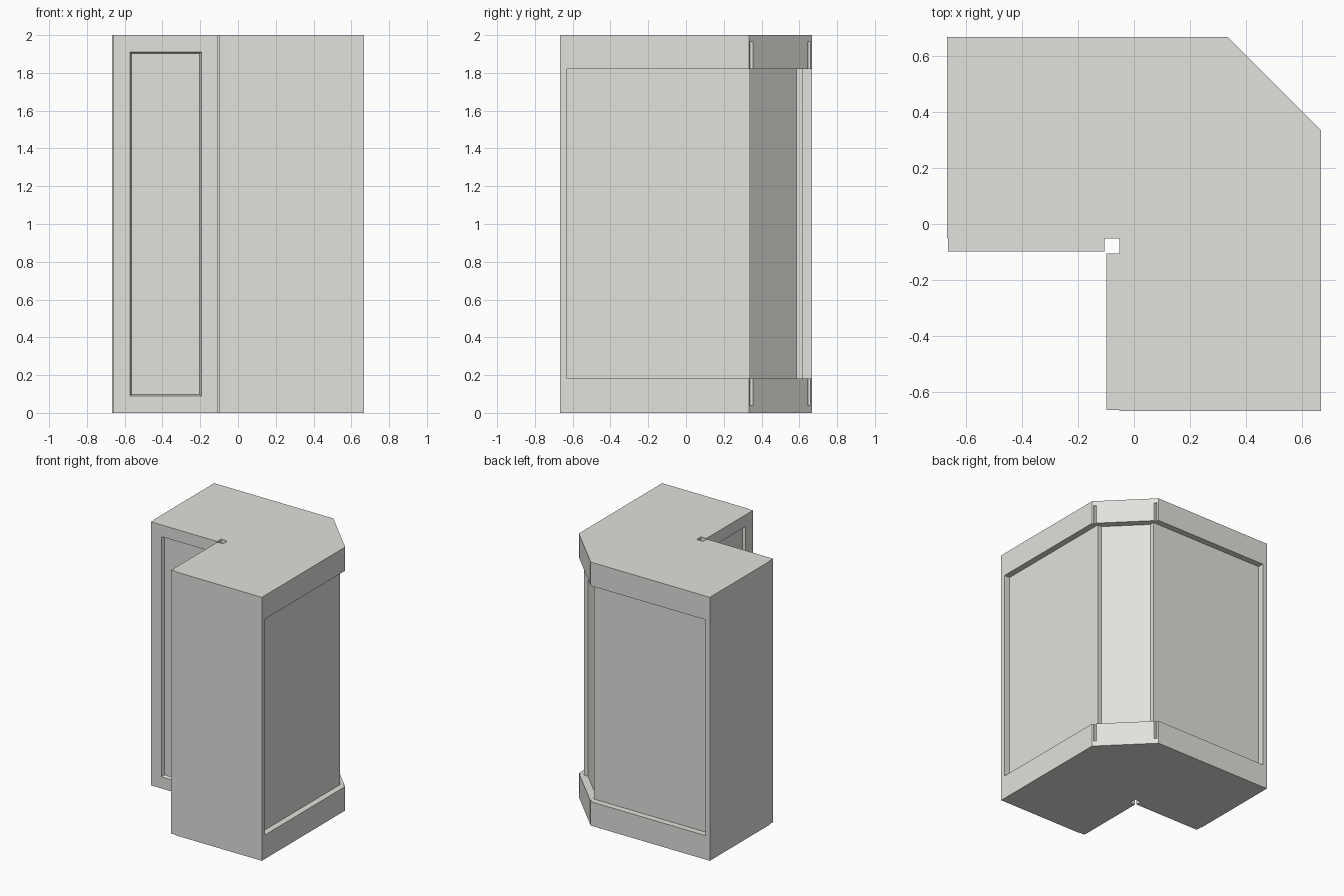
import bpy, bmesh
from mathutils import Matrix

if "Cube" in bpy.data.objects:
    bpy.data.objects.remove(bpy.data.objects["Cube"])

grey = bpy.data.materials.new("warm light grey")
grey.diffuse_color = (0.76, 0.75, 0.72, 1)
grey.use_nodes = True
grey.node_tree.nodes["Principled BSDF"].inputs["Base Color"].default_value = grey.diffuse_color

SWAP = Matrix(((0, 1, 0, 0), (1, 0, 0, 0), (0, 0, 1, 0), (0, 0, 0, 1)))  # mirror across x = y


def add_object(name, bm):
    bmesh.ops.recalc_face_normals(bm, faces=bm.faces)
    mesh = bpy.data.meshes.new(name)
    bm.to_mesh(mesh)
    bm.free()
    mesh.materials.append(grey)
    obj = bpy.data.objects.new(name, mesh)
    bpy.context.collection.objects.link(obj)
    return obj


def prism(name, outline, z0, z1):
    bm = bmesh.new()
    face = bm.faces.new([bm.verts.new((x, y, z0)) for x, y in outline])
    new = bmesh.ops.extrude_face_region(bm, geom=[face])["geom"]
    top = [v for v in new if isinstance(v, bmesh.types.BMVert)]
    bmesh.ops.translate(bm, verts=top, vec=(0, 0, z1 - z0))
    return add_object(name, bm)


def symmetric(half):
    # complete an outline that is symmetric about the diagonal
    return half + [(y, x) for x, y in reversed(half)]


def cut(obj, cutter):
    mod = obj.modifiers.new("cut", 'BOOLEAN')
    mod.operation = 'DIFFERENCE'
    mod.solver = 'EXACT'
    mod.object = cutter
    bpy.context.view_layer.objects.active = obj
    bpy.ops.object.modifier_apply(modifier=mod.name)
    bpy.data.objects.remove(cutter)


# Corner cabinet body: L-shaped footprint with a chamfered back corner
E = 0.667
half = [(-0.052, -0.052), (-0.052, -E), (E, -E), (E, 0.333)]
body = prism("cabinet_body", half + [(y, x) for x, y in reversed(half[1:])], 0, 2)

# Recessed back panels and corner post between the plinth and the top band
path = [(0.8, -0.63), (0.62, -0.63), (0.62, 0.34), (0.585, 0.34)]
cut(body, prism("recess_cutter", symmetric(path) + [(0.8, 0.8)], 0.182, 1.82))

# Small notches at both ends of the chamfered bands
for z0, z1 in ((0.04, 0.19), (1.81, 1.965)):
    notch = [(0.645, 0.34), (0.72, 0.34), (0.72, 0.42), (0.645, 0.42)]
    for outline in (notch, [(y, x) for x, y in notch]):
        cut(body, prism("notch_cutter", outline, z0, z1))


# Framed doors on the two inner faces
def door(name, matrix):
    bm = bmesh.new()
    bmesh.ops.create_cube(bm, size=1)
    x0, x1, y0, y1 = -0.662, -0.105, -0.098, -0.052
    for v in bm.verts:
        v.co = (x0 if v.co.x < 0 else x1, y0 if v.co.y < 0 else y1, 0 if v.co.z < 0 else 2)
    bm.normal_update()
    front = [f for f in bm.faces if f.normal.y < -0.9]
    bmesh.ops.inset_region(bm, faces=front, thickness=0.126)
    bmesh.ops.inset_region(bm, faces=front, thickness=0.012, depth=-0.02)
    bmesh.ops.transform(bm, matrix=matrix, verts=bm.verts)
    add_object(name, bm)


door("left_door", Matrix.Identity(4))
door("right_door", SWAP)
